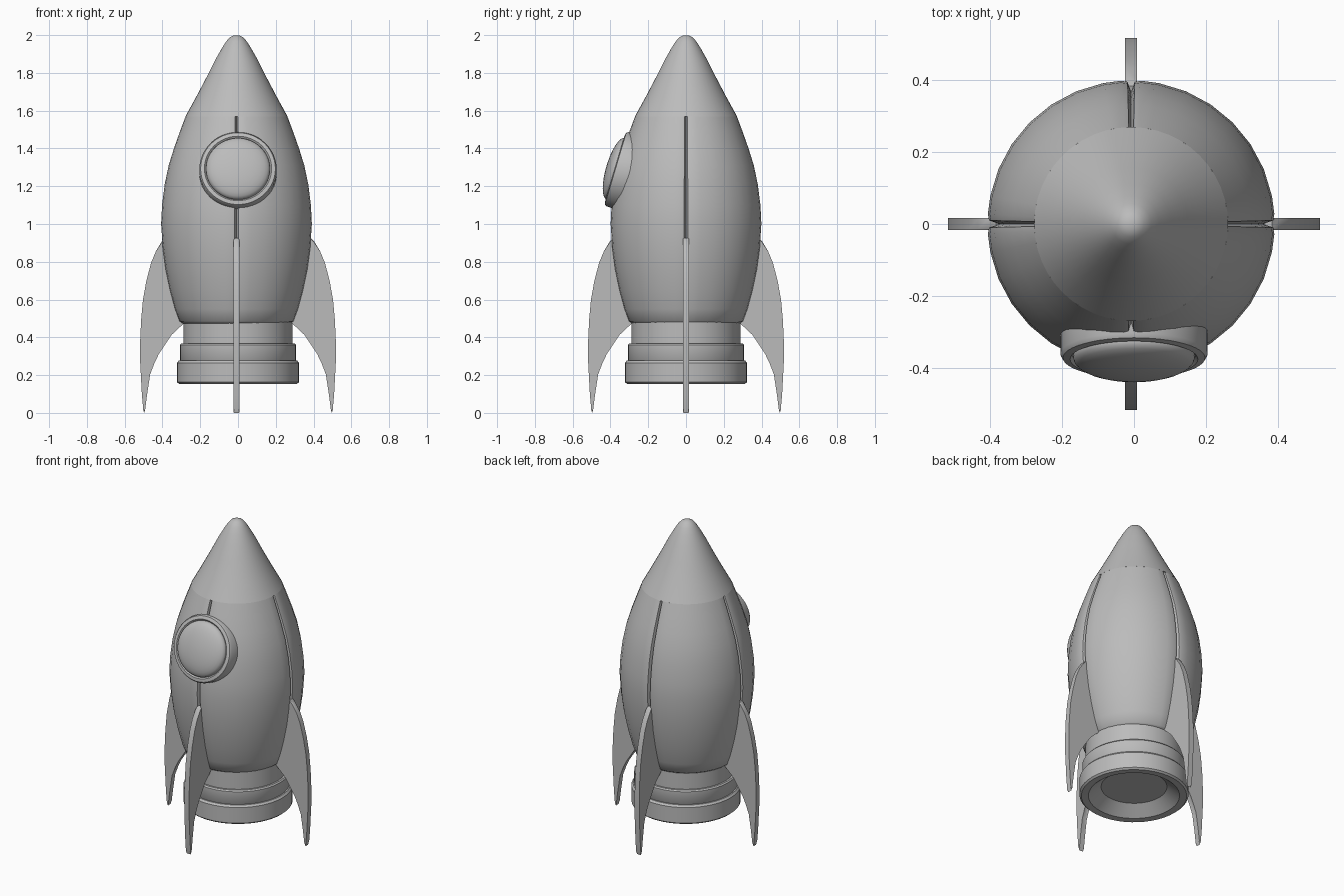
import bpy, bmesh
from math import pi, sin, cos, radians
from mathutils import Matrix

cube = bpy.data.objects.get("Cube")
if cube:
    bpy.data.objects.remove(cube, do_unlink=True)

grey = bpy.data.materials.new("plain grey")
grey.use_nodes = True
GREY = (0.5, 0.5, 0.5, 1)
grey.diffuse_color = GREY
grey.node_tree.nodes["Principled BSDF"].inputs["Base Color"].default_value = GREY

BODY_X = -0.008


def finish(name, bm, angle=35):
    bmesh.ops.recalc_face_normals(bm, faces=bm.faces)
    mesh = bpy.data.meshes.new(name)
    bm.to_mesh(mesh)
    bm.free()
    mesh.materials.append(grey)
    ob = bpy.data.objects.new(name, mesh)
    bpy.context.collection.objects.link(ob)
    bpy.ops.object.select_all(action='DESELECT')
    ob.select_set(True)
    bpy.context.view_layer.objects.active = ob
    bpy.ops.object.shade_smooth_by_angle(angle=radians(angle))
    return ob


def skin(rings, cap_start=True, cap_end=True):
    """Bridge equal-length rings of points into a closed tube."""
    bm = bmesh.new()
    loops = [[bm.verts.new(p) for p in ring] for ring in rings]
    for a, b in zip(loops, loops[1:]):
        for i in range(len(a)):
            j = (i + 1) % len(a)
            bm.faces.new((a[i], a[j], b[j], b[i]))
    if cap_start:
        bm.faces.new(loops[0])
    if cap_end:
        bm.faces.new(loops[-1])
    return bm


def lathe(profile, x=0, steps=40, **caps):
    turns = [2 * pi * i / steps for i in range(steps)]
    return skin([[(x + r * cos(t), r * sin(t), z) for t in turns]
                 for r, z in profile], **caps)


# Nose cone
finish("nose_cone", lathe([(0.27, 1.57), (0.215, 1.67), (0.157, 1.78), (0.112, 1.87),
                           (0.078, 1.93), (0.056, 1.965), (0.036, 1.988), (0.015, 1.999)],
                          x=BODY_X, steps=48))

# Hull of four panels, with a narrow seam at each quarter turn
hull_profile = [(0.285, 0.473), (0.302, 0.485), (0.326, 0.55), (0.353, 0.65),
                (0.376, 0.76), (0.391, 0.87), (0.4, 1.0), (0.395, 1.1), (0.381, 1.21),
                (0.36, 1.31), (0.332, 1.4), (0.3, 1.49), (0.27, 1.57)]
seam = [(0, 0.03), (0.012, 0.02), (0.025, 0.004), (0.07, 0)]   # angle, depth
quarter = seam + [(pi / 16 * k, 0) for k in range(1, 8)]
quarter += [(pi / 2 - a, d) for a, d in reversed(seam[1:])]
section = [(q * pi / 2 + a, d) for q in range(4) for a, d in quarter]
finish("hull", skin([[(BODY_X + (r - d) * cos(a), (r - d) * sin(a), z) for a, d in section]
                     for r, z in hull_profile]), 40)

# Engine collar and hollow nozzle
finish("engine_neck", lathe([(0.288, 0.36), (0.288, 0.5)]))
finish("engine_middle_ring", lathe([(0.3, 0.27), (0.307, 0.28), (0.307, 0.36), (0.3, 0.368)]))
finish("engine_nozzle", lathe([(0.195, 0.215), (0.27, 0.155), (0.312, 0.153), (0.323, 0.163),
                               (0.323, 0.265), (0.313, 0.277), (0.2, 0.277)], steps=48))

# Porthole, turned to sit on the sloping hull
mount = (Matrix.Translation((0, -0.373, 1.293))
         @ Matrix.Rotation(radians(90 - 16.5), 4, 'X'))
porthole = {
    "porthole_frame": [(0.205, -0.1), (0.205, -0.012), (0.198, 0), (0.178, 0.004),
                       (0.17, -0.004), (0.168, -0.02)],
    "porthole_glass": [(0.169, -0.02), (0.169, 0)] +
                      [(0.169 * cos(t * pi / 16), 0.05 * sin(t * pi / 16))
                       for t in (1, 2, 3, 4, 5, 6, 7, 7.8)],
}
for name, profile in porthole.items():
    finish(name, lathe(profile, steps=48)).matrix_world = mount

# Fins: one outline, thickened and turned to four sides
outline = [(0.3, 0.9), (0.385, 0.925), (0.405, 0.905), (0.435, 0.855), (0.46, 0.795),
           (0.485, 0.7), (0.503, 0.6), (0.513, 0.49), (0.518, 0.38), (0.518, 0.27),
           (0.509, 0.1), (0.502, 0.02), (0.497, 0), (0.491, 0.02), (0.481, 0.1),
           (0.465, 0.204), (0.446, 0.262), (0.42, 0.31), (0.354, 0.415),
           (0.291, 0.474), (0.25, 0.5)]
HALF = 0.017
for k, side in enumerate(("left", "back", "right", "front")):
    bm = skin([[(x, y, z) for x, z in outline] for y in (-HALF, HALF)])
    rim = [e for e in bm.edges if abs(e.verts[0].co.y - e.verts[1].co.y) < HALF]
    bmesh.ops.bevel(bm, geom=rim, offset=0.003, segments=1, affect='EDGES')
    fin = finish(side + "_fin", bm, 30)
    fin.rotation_euler.z = k * pi / 2
    fin.location.x = BODY_X if k % 2 else 0
